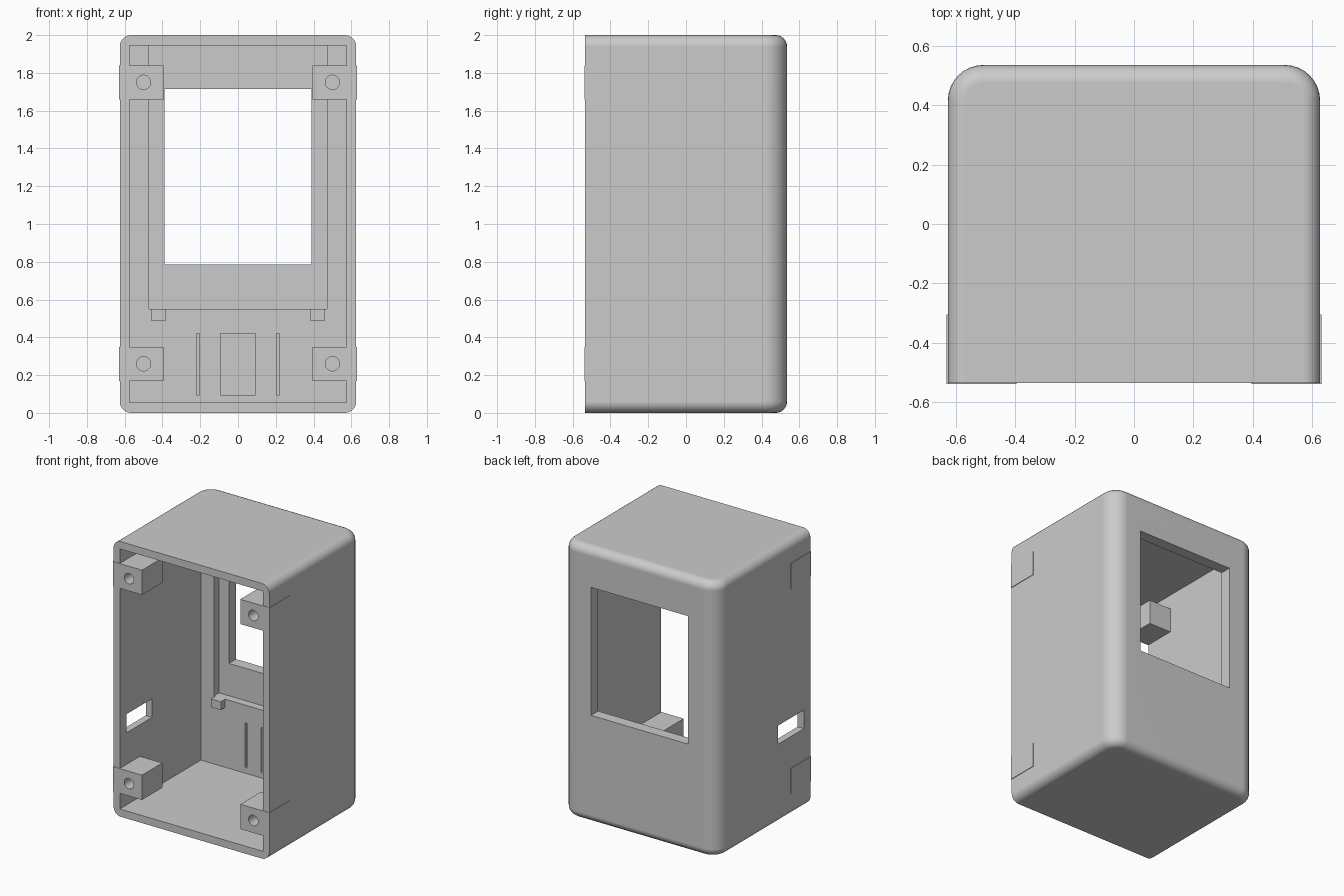
import bpy, bmesh, math
from mathutils import Matrix, Vector

default = bpy.data.objects.get("Cube")
if default:
    bpy.data.objects.remove(default, do_unlink=True)

grey = bpy.data.materials.new("plain grey")
grey.use_nodes = True
COLOUR = (0.6, 0.6, 0.6, 1)
grey.diffuse_color = COLOUR
grey.node_tree.nodes["Principled BSDF"].inputs["Base Color"].default_value = COLOUR

W, D, H = 0.626, 0.535, 2.0      # half width, half depth, height
INNER_BACK = 0.395               # inner face of the rear wall
POCKET_FLOOR = 0.453             # floor of the screen recess


def make_object(name, bm):
    bmesh.ops.recalc_face_normals(bm, faces=bm.faces)
    mesh = bpy.data.meshes.new(name)
    bm.to_mesh(mesh)
    bm.free()
    mesh.materials.append(grey)
    ob = bpy.data.objects.new(name, mesh)
    bpy.context.collection.objects.link(ob)
    return ob


def box(name, x, y, z):
    bm = bmesh.new()
    size = [b - a for a, b in (x, y, z)]
    mid = [(a + b) / 2 for a, b in (x, y, z)]
    bmesh.ops.create_cube(bm, size=1, matrix=Matrix.Translation(mid) @ Matrix.Diagonal((*size, 1)))
    return make_object(name, bm)


def cylinder(name, x, y, z, radius, depth):
    bm = bmesh.new()
    place = Matrix.Translation((x, y, z)) @ Matrix.Rotation(math.pi / 2, 4, "X")
    bmesh.ops.create_cone(bm, cap_ends=True, segments=32, radius1=radius, radius2=radius,
                          depth=depth, matrix=place)
    return make_object(name, bm)


def cut(ob, cutter):
    cutter.hide_render = True
    mod = ob.modifiers.new("cut", "BOOLEAN")
    mod.operation, mod.solver, mod.object = "DIFFERENCE", "EXACT", cutter
    bpy.context.view_layer.objects.active = ob
    bpy.ops.object.modifier_apply(modifier=mod.name)
    bpy.data.objects.remove(cutter, do_unlink=True)


def smooth(ob):
    bpy.ops.object.select_all(action="DESELECT")
    ob.select_set(True)
    bpy.context.view_layer.objects.active = ob
    bpy.ops.object.shade_smooth_by_angle(angle=math.radians(30))


def rounded_shell(name, radius=0.12, edge=0.06, steps=8):
    # Plan outline with two rounded rear corners, extruded upward
    outline = [(-W, -D), (W, -D)]
    for side, start in ((1, 0), (-1, math.pi / 2)):
        for i in range(steps + 1):
            a = start + math.pi / 2 * i / steps
            outline.append((side * (W - radius) + radius * math.cos(a),
                            D - radius + radius * math.sin(a)))
    bm = bmesh.new()
    base = bm.faces.new([bm.verts.new((x, y, 0)) for x, y in outline])
    top = bmesh.ops.extrude_face_region(bm, geom=[base])
    bmesh.ops.translate(bm, vec=(0, 0, H),
                        verts=[v for v in top["geom"] if isinstance(v, bmesh.types.BMVert)])
    # Round the rims above and below, leaving the open front edge straight
    rims = [e for e in bm.edges
            if abs(e.verts[0].co.z - e.verts[1].co.z) < 0.001
            and max(v.co.y for v in e.verts) > -D + 0.001]
    bmesh.ops.bevel(bm, geom=rims, offset=edge, segments=6, profile=0.5,
                    affect="EDGES", clamp_overlap=False)
    return make_object(name, bm)


# Housing with its cavity, screen window and recess
housing = rounded_shell("housing")
cut(housing, box("cavity", (-0.575, 0.575), (-0.7, INNER_BACK), (0.055, 1.945)))
cut(housing, box("screen_recess", (-0.47, 0.47), (0.3, POCKET_FLOOR), (0.55, 1.945)))
cut(housing, box("window", (-0.39, 0.39), (0.3, 0.7), (0.785, 1.715)))

# Side port in the right wall
cut(housing, box("side_port", (-0.8, -0.5), (-0.46, -0.165), (0.58, 0.715)))

# Shallow pocket and two slots low on the rear wall
for mid, half in ((-0.213, 0.008), (0, 0.093), (0.213, 0.008)):
    cut(housing, box("rear_slot", (mid - half, mid + half), (0.3, 0.5), (0.095, 0.42)))
smooth(housing)
bpy.context.view_layer.objects.active = housing
housing.modifiers.new("even shading", "WEIGHTED_NORMAL").keep_sharp = True

for side, label in ((1, "left"), (-1, "right")):
    # Screw blocks at the front corners, with blind holes
    for mid, level in ((0.26, "lower"), (1.75, "upper")):
        xs = sorted((side * 0.395, side * 0.63))
        block = box(f"{level}_{label}_screw_block", xs, (-0.538, -0.305), (mid - 0.09, mid + 0.09))
        cut(block, cylinder("screw_hole", side * 0.5, -0.5, mid, 0.038, 0.3))
        smooth(block)
    # Small ledges below the screen recess
    xs = sorted((side * 0.38, side * 0.46))
    box(f"{label}_screen_ledge", xs, (0.345, INNER_BACK + 0.01), (0.49, 0.55))
